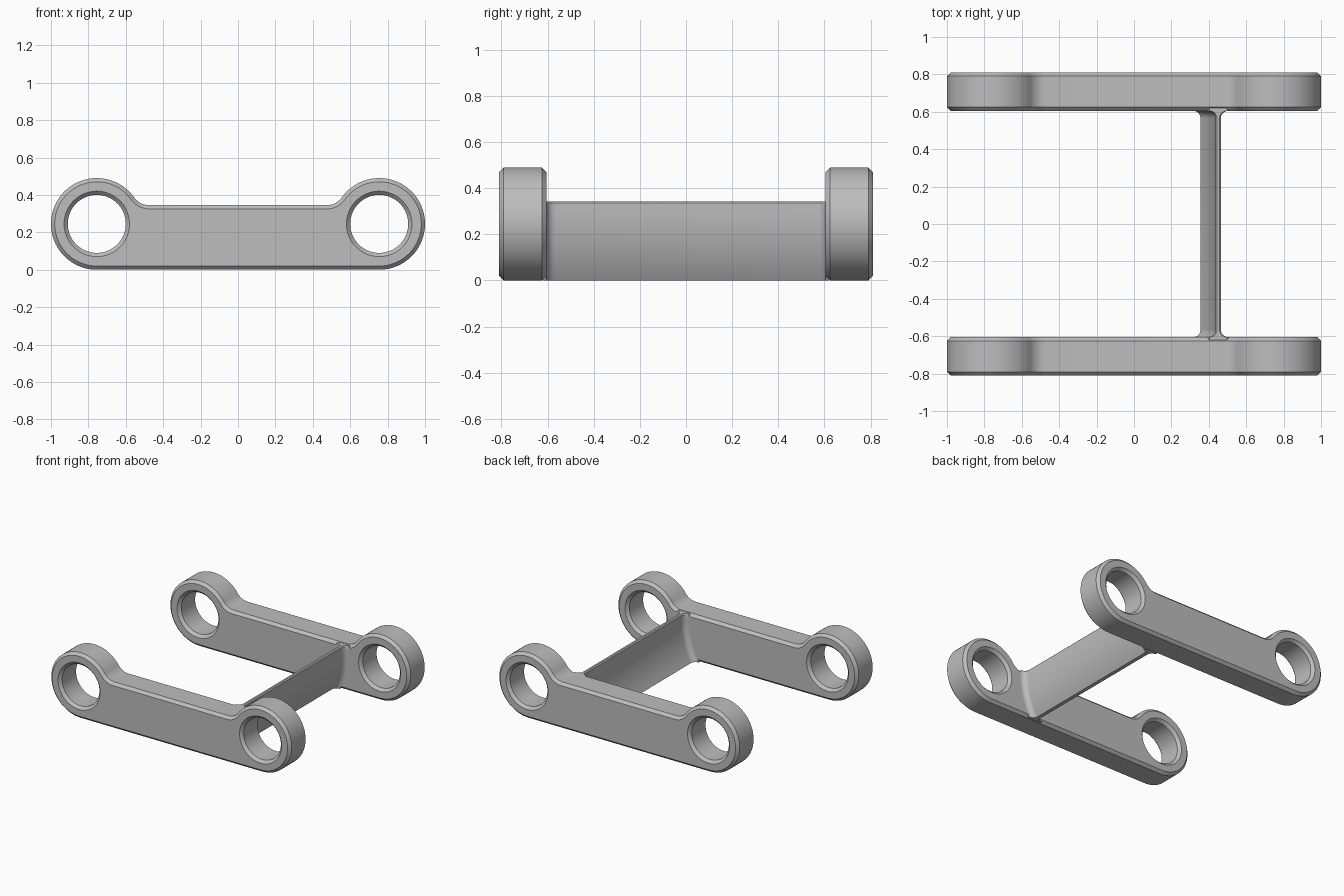
import bpy, bmesh
from math import sin, cos, pi, sqrt, atan2, radians

if "Cube" in bpy.data.objects:
    bpy.data.objects.remove(bpy.data.objects["Cube"], do_unlink=True)

metal = bpy.data.materials.new("plain_grey")
metal.use_nodes = True
GREY = (0.51, 0.51, 0.51, 1)
metal.diffuse_color = GREY
metal.node_tree.nodes["Principled BSDF"].inputs["Base Color"].default_value = GREY

EYE_X, EYE_R, HOLE_R = 0.755, 0.245, 0.155
BAR_TOP, FILLET, CHAMFER = 0.345, 0.1, 0.02
INNER, OUTER = 0.605, 0.81


def arc(cx, cz, r, a0, a1, n):
    return [(cx + r * cos(a0 + (a1 - a0) * i / n),
             cz + r * sin(a0 + (a1 - a0) * i / n)) for i in range(n + 1)]


def outline(inset):
    """Arm silhouette: two round eyes blended into a lower straight bar."""
    dz = BAR_TOP + FILLET - EYE_R
    dx = sqrt((EYE_R + FILLET) ** 2 - dz ** 2)
    a = atan2(dz, -dx)
    half = arc(EYE_X, EYE_R, EYE_R - inset, -pi / 2, a, 48)
    half += arc(EYE_X - dx, BAR_TOP + FILLET, FILLET + inset, a - pi, -pi / 2, 12)[1:]
    return half + [(-x, z) for x, z in reversed(half)]


def hole(side, inset):
    return arc(side * EYE_X, EYE_R, HOLE_R + inset, 0, 2 * pi, 64)[:-1]


def loft(bm, sections):
    """Skin matching closed sections given as (y, points); return the vertex rings."""
    rings = [[bm.verts.new((x, y, z)) for x, z in pts] for y, pts in sections]
    for a, b in zip(rings, rings[1:]):
        for i in range(len(a)):
            j = (i + 1) % len(a)
            bm.faces.new((a[i], a[j], b[j], b[i]))
    return rings


def finish(bm, name):
    bmesh.ops.recalc_face_normals(bm, faces=bm.faces)
    mesh = bpy.data.meshes.new(name)
    bm.to_mesh(mesh)
    bm.free()
    mesh.materials.append(metal)
    obj = bpy.data.objects.new(name, mesh)
    bpy.context.collection.objects.link(obj)
    bpy.ops.object.select_all(action="DESELECT")
    obj.select_set(True)
    bpy.context.view_layer.objects.active = obj
    bpy.ops.object.shade_smooth_by_angle(angle=radians(30))


def build_arm(name, side):
    bm = bmesh.new()
    levels = [(INNER, CHAMFER), (INNER + CHAMFER, 0),
              (OUTER - CHAMFER, 0), (OUTER, CHAMFER)]
    shapes = (outline, lambda c: hole(-1, c), lambda c: hole(1, c))
    skins = [loft(bm, [(side * y, shape(c)) for y, c in levels]) for shape in shapes]
    # Flat cheeks around the holes
    for end in (0, -1):
        edges = []
        for rings in skins:
            ring = rings[end]
            edges += [bm.edges.get((ring[i - 1], ring[i])) for i in range(len(ring))]
        bmesh.ops.triangle_fill(bm, use_beauty=True, edges=edges)
    finish(bm, name)


def web_section(extra):
    """Thin plate section, upright at the top and curving inward below."""
    top, bend_z, bend_r, n, lip = 0.342, 0.3, 0.6, 14, 0.007
    half = 0.014 + extra

    def mid(z):
        d = max(bend_z - z, 0)
        return 0.45 - bend_r + sqrt(bend_r ** 2 - d * d)

    zs = [(top - lip) * i / n for i in range(n + 1)]
    right = [(mid(z) + half, z) for z in zs]
    left = [(mid(z) - half, z) for z in reversed(zs)]
    crown = [(mid(top) + half - lip, top), (mid(top) - half + lip, top)]
    return right + crown + left


def build_web():
    r, steps = 0.04, 8
    # Distance from the arm and extra thickness along the end fillet
    flare = [(r - r * sin(t), r - r * cos(t))
             for t in (pi / 2 * i / steps for i in range(steps + 1))]
    ends = [(INNER - d, e) for d, e in flare] + [(INNER + 0.015, r)]
    stations = [(-y, e) for y, e in reversed(ends)] + ends
    bm = bmesh.new()
    rings = loft(bm, [(y, web_section(e)) for y, e in stations])
    bm.faces.new(rings[0])
    bm.faces.new(rings[-1])
    finish(bm, "cross_web")


build_arm("front_arm", -1)
build_arm("back_arm", 1)
build_web()
